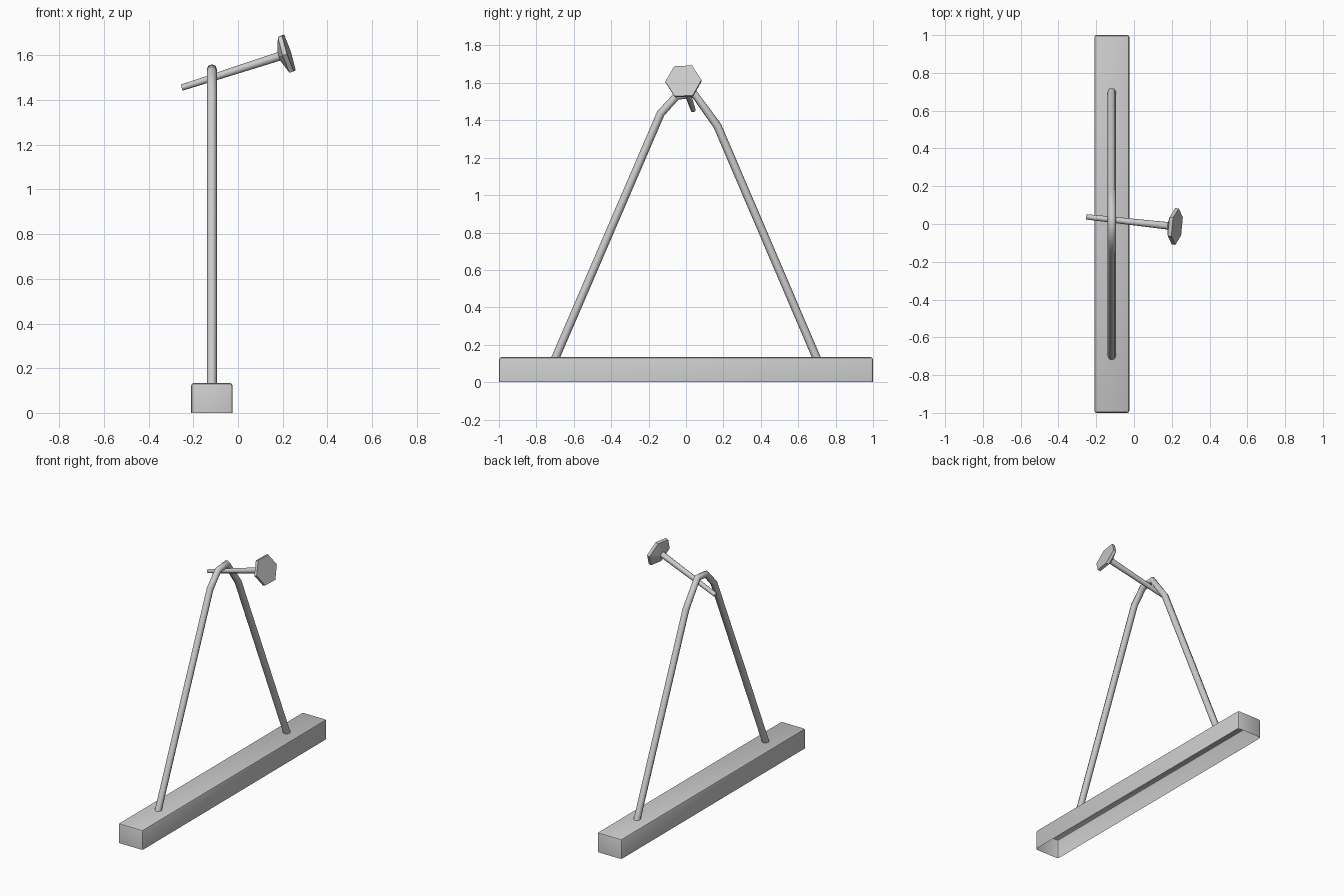
import bpy, bmesh
from math import cos, sin, tau, radians
from mathutils import Vector

if "Cube" in bpy.data.objects:
    bpy.data.objects.remove(bpy.data.objects["Cube"])

FRAME_X = -0.117


def finish(bm, name, smooth_angle=None):
    bmesh.ops.recalc_face_normals(bm, faces=bm.faces)
    me = bpy.data.meshes.new(name)
    bm.to_mesh(me)
    bm.free()
    ob = bpy.data.objects.new(name, me)
    bpy.context.collection.objects.link(ob)
    if smooth_angle:
        bpy.ops.object.select_all(action='DESELECT')
        ob.select_set(True)
        bpy.context.view_layer.objects.active = ob
        bpy.ops.object.shade_smooth_by_angle(angle=radians(smooth_angle))
    return ob


def turned(name, origin, axis, profile, sides, phase=0.0, smooth_angle=None):
    """Capped solid from (distance along axis, radius) pairs."""
    q = axis.to_track_quat('X', 'Z')
    bm = bmesh.new()
    rings = []
    for t, r in profile:
        rings.append([bm.verts.new(origin + q @ Vector((
            t, r * cos(phase + tau * i / sides), r * sin(phase + tau * i / sides))))
            for i in range(sides)])
    for a, b in zip(rings, rings[1:]):
        for i in range(sides):
            j = (i + 1) % sides
            bm.faces.new((a[i], a[j], b[j], b[i]))
    bm.faces.new(rings[0])
    bm.faces.new(rings[-1])
    return finish(bm, name, smooth_angle)


# Base: hollow beam, open underneath, softened top and corner edges
bm = bmesh.new()
bmesh.ops.create_cube(bm, size=1)
for v in bm.verts:
    v.co = Vector((FRAME_X + v.co.x * 0.186, v.co.y * 2.0, (v.co.z + 0.5) * 0.134))
bottom = [f for f in bm.faces if f.calc_center_median().z < 0.01]
bmesh.ops.delete(bm, geom=bottom, context='FACES_ONLY')
edges = [e for e in bm.edges if not e.is_boundary]
bmesh.ops.bevel(bm, geom=edges, offset=0.013, segments=2, profile=0.5, affect='EDGES')
finish(bm, "base", 40)

# Bent tube frame
curve = bpy.data.curves.new("bent_frame", 'CURVE')
curve.dimensions = '3D'
curve.bevel_depth = 0.022
curve.bevel_resolution = 2
curve.use_fill_caps = True
path = [(-0.70, 0.125), (-0.135, 1.437), (-0.05, 1.53),
        (0.045, 1.54), (0.168, 1.37), (0.70, 0.125)]
spline = curve.splines.new('POLY')
spline.points.add(len(path) - 1)
for p, (y, z) in zip(spline.points, path):
    p.co = (FRAME_X, y, z, 1)
spline.use_smooth = True
bpy.context.collection.objects.link(bpy.data.objects.new("bent_frame", curve))

# Tapered rod hung under the top of the frame
start = Vector((-0.251, 0.038, 1.456))
end = Vector((0.19, -0.011, 1.598))
axis = (end - start).normalized()
turned("rod", start, axis, [(0, 0.014), ((end - start).length, 0.020)], 8,
       smooth_angle=50)

# Six-sided head with a sloped back
turned("head", Vector((0.228, -0.014, 1.611)), axis,
       [(-0.045, 0.03), (-0.02, 0.097), (0, 0.097)], 6, phase=radians(3))
